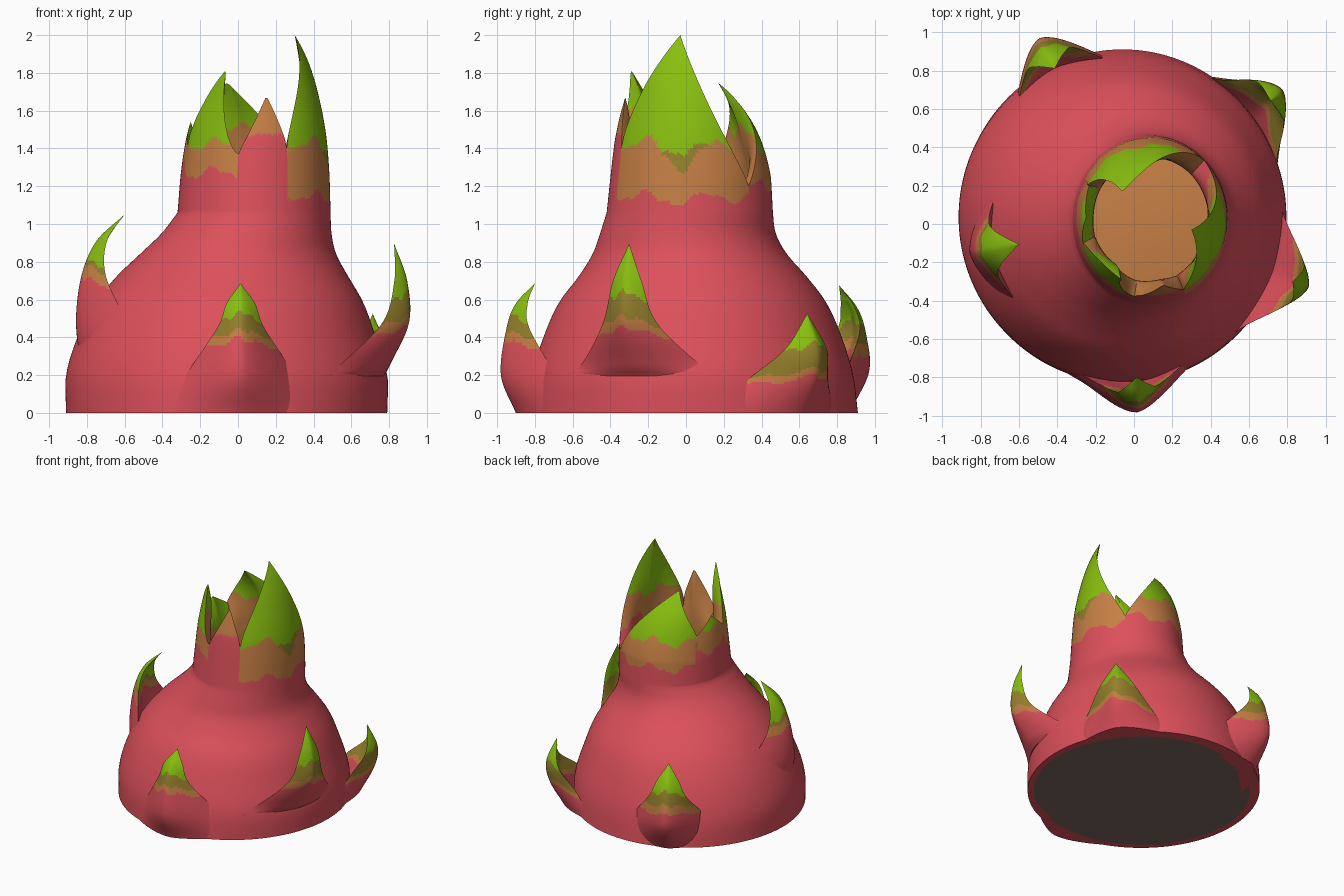
import bpy, bmesh, math
from mathutils import Vector

if "Cube" in bpy.data.objects:
    bpy.data.objects.remove(bpy.data.objects["Cube"])

# Materials
def mat(name, c):
    m = bpy.data.materials.new(name)
    m.diffuse_color = (*c, 1)
    m.use_nodes = True
    m.node_tree.nodes["Principled BSDF"].inputs["Base Color"].default_value = m.diffuse_color
    return m

MATS = [mat("pink_red_skin", (0.72, 0.08, 0.104)), mat("leaf_green", (0.25, 0.52, 0.005)),
        mat("orange_brown", (0.57, 0.215, 0.06)), mat("olive", (0.30, 0.22, 0.025)),
        mat("dark_underside", (0.20, 0.14, 0.12))]
RED, GREEN, BROWN, OLIVE, DARK = range(5)

def catmull(pts, t):
    """Smooth point on a list of tuples, t from 0 to 1."""
    n = len(pts) - 1
    i = min(int(t * n), n - 1)
    f = t * n - i
    p1, p2 = pts[i], pts[i + 1]
    p0 = pts[i - 1] if i else [2 * a - b for a, b in zip(p1, p2)]
    p3 = pts[i + 2] if i + 2 <= n else [2 * b - a for a, b in zip(p1, p2)]
    return [b + 0.5 * f * (c - a + f * (2 * a - 5 * b + 4 * c - d + f * (3 * (b - c) + d - a)))
            for a, b, c, d in zip(p0, p1, p2, p3)]

def finish(name, bm):
    bmesh.ops.remove_doubles(bm, verts=bm.verts, dist=0.0005)
    bmesh.ops.recalc_face_normals(bm, faces=bm.faces)
    me = bpy.data.meshes.new(name)
    bm.to_mesh(me)
    bm.free()
    for m in MATS:
        me.materials.append(m)
    ob = bpy.data.objects.new(name, me)
    bpy.context.collection.objects.link(ob)
    bpy.context.view_layer.objects.active = ob
    ob.select_set(True)
    bpy.ops.object.shade_smooth_by_angle(angle=math.radians(45))
    ob.select_set(False)

# Fruit body: rows of height, centre x, centre y, radius in x, radius in y
PROFILE = [(0, -.06, .04, .85, .87), (.2, -.06, .035, .85, .85), (.4, -.06, .035, .79, .79),
           (.58, -.045, .035, .71, .71), (.72, -.03, .035, .615, .605), (.84, 0, .02, .52, .515),
           (.95, .045, .01, .45, .465), (1.06, .085, .02, .405, .44), (1.25, .09, .025, .395, .425),
           (1.45, .095, .02, .38, .4), (1.65, .1, .02, .36, .37), (2.0, .1, .02, .34, .34)]

def ring(z):
    for a, b in zip(PROFILE, PROFILE[1:]):
        if z <= b[0]:
            f = (z - a[0]) / (b[0] - a[0])
            return [p + (q - p) * f for p, q in zip(a[1:], b[1:])]
    return PROFILE[-1][1:]

# Crown petals: start, peak, end angle; start, peak, end height; tip x, y; edge bulge at start, end
CROWN = [(-64, -14, 46, 1.40, 2.0, 1.2, .30, -.03, .68, .95),
         (46, 103, 150, 1.2, 1.75, 1.42, -.06, .16, .9, .8),
         (150, 174, 196, 1.42, 1.54, 1.42, -.25, .03, 1, 1),
         (196, 227, 256, 1.42, 1.82, 1.37, -.06, -.29, .75, 1.5),
         (256, 279, 296, 1.37, 1.68, 1.40, .15, -.31, 1, .8)]
NECK, COLS, BROWS, CROWS = 1.06, 180, 24, 44

def petal_at(deg):
    for k, p in enumerate(CROWN):
        if p[0] <= deg <= p[2]:
            e = 0 if deg < p[1] else 1
            edge, valley, power = p[2 * e], p[3 + 2 * e], p[8 + e]
            u = abs(deg - p[1]) / abs(edge - p[1])
            return k, valley + (p[4] - valley) * (1 - u) ** power

def crown_point(deg, s, inner):
    k, h = petal_at(deg)
    p = CROWN[k]
    z = NECK + (h - NECK) * s
    cx, cy, rx, ry = ring(z)
    if inner:
        rx -= .1 * (1 - s ** 3)
        ry -= .11 * (1 - s ** 3)
    a, pa = math.radians(deg), math.radians(p[1])
    tx, ty, tr, _ = ring(p[4])
    w = max(0, (z - 1.15) / (p[4] - 1.15)) ** 3
    return Vector((cx + rx * math.cos(a) + w * (p[6] - tx - tr * math.cos(pa)),
                   cy + ry * math.sin(a) + w * (p[7] - ty - tr * math.sin(pa)), z))

def crown_color(deg, z, inner):
    k = petal_at(deg)[0]
    wob = .03 * math.sin(math.radians(deg * 8)) + .012 * math.sin(math.radians(deg * 19))
    if k == 4:
        return BROWN if inner or z > 1.47 + wob * .3 else RED
    if inner and k == 0:
        return GREEN if z > 1.55 + wob else BROWN if z > 1.38 + wob else RED
    if inner:
        return GREEN if z > CROWN[k][4] - .25 + wob else BROWN
    g = (1.43, 1.4, 1.47, 1.42)[k] + wob
    if k == 0:
        dip = .14 * max(0, 1 - abs(deg + 5) / 24)
        if g - dip < z < g - .03:
            return OLIVE
        g -= dip
    b = (1.2, 1.2, 1.3, 1.27)[k] + wob - (.07 * math.cos(math.radians(deg + 5)) if k == 0 else 0)
    return GREEN if z > g else BROWN if z > b else RED

bm = bmesh.new()
degs = [-64 + 360 * i / COLS for i in range(COLS)]
grid = []
for j in range(BROWS):
    t = catmull(PROFILE[:8], j / BROWS)
    grid.append([bm.verts.new((t[1] + t[3] * math.cos(math.radians(d)),
                               t[2] + t[4] * math.sin(math.radians(d)), t[0])) for d in degs])
outer = [[bm.verts.new(crown_point(d, s / CROWS, False)) for d in degs] for s in range(CROWS + 1)]
inside = [[bm.verts.new(crown_point(d, s / CROWS, True)) for d in degs] for s in range(CROWS)]
rows = grid + outer + inside[::-1]
for j in range(len(rows) - 1):
    for i in range(COLS):
        n = (i + 1) % COLS
        f = bm.faces.new((rows[j][i], rows[j][n], rows[j + 1][n], rows[j + 1][i]))
        if j >= BROWS:
            f.material_index = crown_color(degs[i] + 1, f.calc_center_median().z, j >= BROWS + CROWS)
# Hollow floor of the crown
mid = bm.verts.new((.09, .02, NECK + .04))
for i in range(COLS):
    bm.faces.new((inside[0][i], inside[0][(i + 1) % COLS], mid)).material_index = BROWN
# Flat underside with a dark disc
disc = [bm.verts.new((-.06 + .8 * math.cos(math.radians(d)), .02 + .8 * math.sin(math.radians(d)), 0))
        for d in degs]
for i in range(COLS):
    n = (i + 1) % COLS
    bm.faces.new((grid[0][n], grid[0][i], disc[i], disc[n]))
bm.faces.new(disc[::-1]).material_index = DARK
finish("fruit_body", bm)

# Side scales: path rows of distance from centre, height, half width, edge drop
def side_scale(name, angle, path, green, olive, brown, tilt=0):
    a = math.radians(angle)
    out, side = Vector((math.cos(a), math.sin(a), 0)), Vector((-math.sin(a), math.cos(a), 0))
    bm = bmesh.new()
    n, m = 60, 24
    us = [(-1 + 2 * i / m, 0) for i in range(m + 1)] + [(1 - 2 * i / m, 1) for i in range(1, m)]
    loops = []
    for j in range(n + 1):
        r, z, hw, d = catmull(path, j / n)
        hw, d = max(hw, 0.001), max(d, 0)
        loops.append([bm.verts.new(out * (r - d * abs(u) ** 1.6 - tilt * u * hw
                                          - back * (.02 + .5 * d) * (1 - u * u) * min(1, hw / .06))
                                   + side * hw * u + Vector((0, 0, max(z, 0)))) for u, back in us])
    c = 2 * m
    for j in range(n):
        for i in range(c):
            k = (i + 1) % c
            f = bm.faces.new((loops[j][i], loops[j][k], loops[j + 1][k], loops[j + 1][i]))
            u = (us[i][0] + us[k][0]) / 2
            z = f.calc_center_median().z + .06 * abs(u) + .012 * math.sin(u * 9)
            f.material_index = GREEN if z > green else OLIVE if z > olive else BROWN if z > brown else RED
    bm.faces.new(loops[0][::-1])
    bm.faces.new(loops[-1])
    finish(name, bm)

side_scale("front_scale", -89, [(.90, 0, .40, .21), (.98, .2, .29, .24), (.95, .45, .125, .1),
                                (.90, .58, .075, .05), (.80, .685, 0, 0)], .54, .45, .4, .14)
side_scale("right_scale", -20, [(.79, .195, .43, .13), (.85, .27, .32, .14), (.96, .48, .15, .09),
                                (.95, .7, .08, .04), (.88, .895, 0, 0)], .65, .52, .46)
side_scale("back_right_scale", 42, [(.92, 0, .38, .22), (1.02, .18, .25, .21), (1.04, .34, .13, .09),
                                    (.96, .525, 0, 0)], .38, .24, .2, -.14)
side_scale("back_left_scale", 117, [(.95, 0, .38, .24), (1.08, .22, .27, .26), (1.06, .43, .14, .1),
                                    (1.01, .56, .08, .05), (.91, .675, 0, 0)], .51, .41, .34)
side_scale("left_scale", 190, [(.85, .28, .40, .19), (.87, .5, .31, .2), (.84, .73, .16, .1),
                               (.76, .91, .09, .04), (.61, 1.05, 0, 0)], .83, .8, .73)
